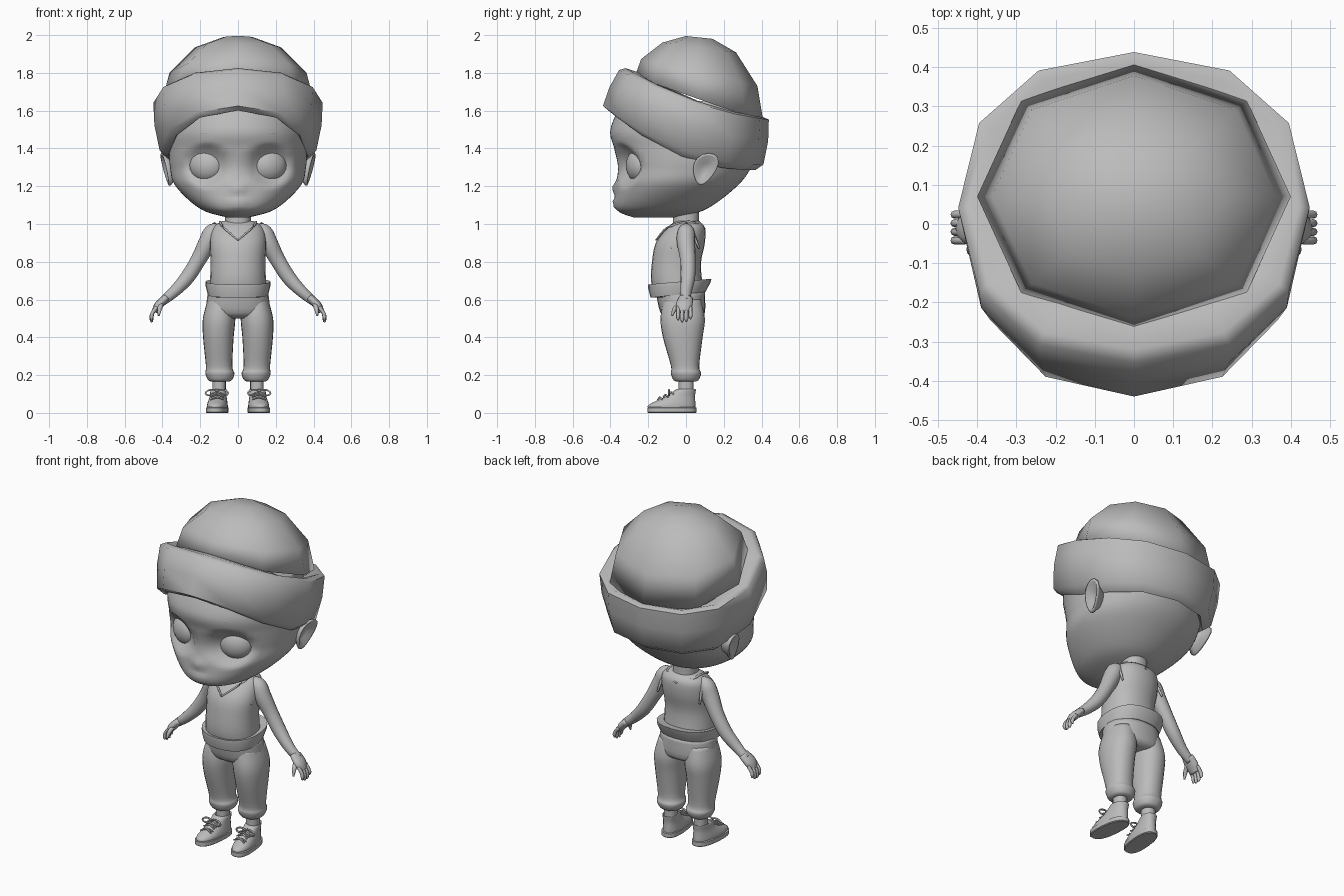
import bpy, bmesh, math
from mathutils import Vector

cube = bpy.data.objects.get("Cube")
if cube:
    bpy.data.objects.remove(cube)

grey = (.5, .5, .5, 1)
clay = bpy.data.materials.new("clay_grey")
clay.use_nodes = True
clay.diffuse_color = grey
clay.node_tree.nodes["Principled BSDF"].inputs["Base Color"].default_value = grey


def smooth_path(keys, steps):
    """Catmull-Rom curve through tuples of numbers."""
    last = len(keys) - 1
    out = []
    for i in range(last):
        quad = keys[max(0, i - 1)], keys[i], keys[i + 1], keys[min(last, i + 2)]
        for step in range(steps):
            t = step / steps
            out.append([b + t / 2 * (c - a + t * (2 * a - 5 * b + 4 * c - d + t * (3 * (b - c) + d - a)))
                        for a, b, c, d in zip(*quad)])
    return out + [list(keys[last])]


def circle(count):
    angles = [math.tau * i / count for i in range(count)]
    return [(math.sin(a), -math.cos(a)) for a in angles]


def oval(front, back, half, z_front, z_back, count=24, power=1, sag=0, centre=0):
    """Ring seen from above, tilted from its front height to its back height."""
    ring = []
    for s, c in circle(count):
        s = math.copysign(abs(s) ** power, s)
        c = math.copysign(abs(c) ** power, c)
        k = (c + 1) / 2
        ring.append(Vector((centre + half * s, front + (back - front) * k,
                            z_front + (z_back - z_front) * k - sag * (1 - c * c))))
    return ring


def loft(name, rings, sharp=180, side=1, deform=None):
    """Skin over rings, closed at both ends."""
    bm = bmesh.new()
    loops = [[bm.verts.new((v.x * side, v.y, v.z)) for v in ring] for ring in rings]
    for low, high in zip(loops, loops[1:]):
        for i in range(len(low)):
            bm.faces.new((low[i - 1], low[i], high[i], high[i - 1]))
    bm.faces.new(loops[0])
    bm.faces.new(loops[-1])
    if deform:
        for v in bm.verts:
            deform(v.co)
    bmesh.ops.recalc_face_normals(bm, faces=bm.faces)
    mesh = bpy.data.meshes.new(name)
    bm.to_mesh(mesh)
    bm.free()
    mesh.materials.append(clay)
    mesh.shade_smooth()
    mesh.set_sharp_from_angle(angle=math.radians(sharp))
    bpy.context.collection.objects.link(bpy.data.objects.new(name, mesh))


def stack(name, keys, steps=4, count=24, power=.9, **options):
    """Loft through levels of height, front, back, half width and centre x."""
    rings = [oval(front, back, half, z, z, count, power, centre=x)
             for z, front, back, half, x in smooth_path(keys, steps)]
    loft(name, rings, **options)


def tube(name, keys, steps=4, count=10, wide=1, **options):
    """Round limb through x, y, z, radius; wide stretches the section."""
    points = smooth_path(keys, steps)
    rings = []
    for i, (x, y, z, radius) in enumerate(points):
        before, after = points[max(0, i - 1)], points[min(len(points) - 1, i + 1)]
        along = (Vector(after[:3]) - Vector(before[:3])).normalized()
        guide = Vector((0, 1, 0)) if abs(along.y) < .8 else Vector((0, 0, 1))
        across = (guide - along * guide.dot(along)).normalized()
        other = along.cross(across)
        rings.append([Vector((x, y, z)) + radius * (across * wide * c + other * s)
                      for s, c in circle(count)])
    loft(name, rings, **options)


# Head with eye sockets, nose and lips
def sculpt_face(co):
    if co.y > -.1:
        return
    socket = math.hypot(abs(co.x) - .165, co.z - 1.31) / .12
    if socket < 1:
        co.y += .06 * (1 - socket * socket)
    for height, width, rise, out in ((1.19, .035, .03, .02), (1.12, .05, .012, .012), (1.095, .04, .012, .01)):
        co.y -= out * math.exp(-(co.x / width) ** 2 - ((co.z - height) / rise) ** 2)


stack("head", [(1.035, -.28, -.04, .06, 0), (1.08, -.37, .11, .2, 0), (1.2, -.37, .27, .33, 0),
               (1.3, -.36, .345, .36, 0), (1.4, -.38, .375, .365, 0), (1.5, -.4, .385, .36, 0),
               (1.65, -.34, .34, .32, 0)], steps=8, count=64, power=.95, deform=sculpt_face)
stack("neck", [(.93, -.07, .08, .09, 0), (1, -.07, .07, .07, 0), (1.12, -.07, .07, .07, 0)])

# Knitted cap: folded cuff running from its top edge to its bottom edge, and a faceted dome
cuff = []
for drop, inset in ((.1, .1), (0, .03), (.05, 0), (.5, -.01), (1, 0), (1.12, .04), (.8, .12)):
    cuff.append(oval(-.35 - .09 * drop + inset, .44 - .03 * drop - inset, .45 - .035 * drop - inset,
                     1.825 - .2 * drop, 1.565 - .25 * drop, count=12, power=.88, sag=.04 + .04 * drop))
loft("cap_cuff", cuff, sharp=65)

dome = []
for degrees in (0, 25, 55, 78):
    rise, spread = math.sin(math.radians(degrees)), math.cos(math.radians(degrees))
    dome.append(oval(.07 - .34 * spread, .07 + .34 * spread, .4 * spread,
                     1.78 + .22 * rise, 1.54 + .45 * rise, count=8, power=.95))
loft("cap_dome", dome)

# Vest with a rolled hem
stack("vest", [(.61, -.165, .1, .15, 0), (.7, -.185, .085, .148, 0), (.8, -.18, .08, .145, 0),
               (.9, -.16, .1, .15, 0), (.98, -.1, .1, .135, 0), (1.015, -.055, .07, .085, 0)])
hem = []
for drop, inset in ((.1, .035), (0, 0), (.3, 0), (1, .012), (1, .035)):
    hem.append(oval(-.2 + inset, .135 - .02 * drop - inset, .172 - inset,
                    .68 - .07 * drop, .71 - .07 * drop, power=.85))
loft("vest_hem", hem, sharp=60)

# Seat of the trousers
stack("trouser_seat", [(.5, -.09, .07, .1, 0), (.53, -.135, .1, .165, 0), (.64, -.16, .1, .16, 0)])


# Shoes turn outward towards the toe
def splay(co):
    co.x -= math.copysign(.09, co.x) * (co.y + .05)


for side, word in ((1, "left"), (-1, "right")):
    # Eye
    bpy.ops.mesh.primitive_uv_sphere_add(segments=20, ring_count=12, location=(.165 * side, -.25, 1.31))
    eye = bpy.context.object
    eye.name = word + "_eye"
    eye.scale = (.095, .065, .088)
    eye.rotation_euler.z = .35 * side
    eye.data.materials.append(clay)
    eye.data.shade_smooth()

    # Eyebrow arched across the forehead
    brow = []
    for i in range(9):
        arch = math.sin(math.pi * i / 8)
        x = .09 + .02 * i
        brow.append((x, -.39 * math.sqrt(1 - (x / .37) ** 2), 1.46 + .022 * arch, .003 + .011 * arch))
    tube(word + "_eyebrow", brow, steps=1, side=side)

    # Cupped ear, narrower at the lobe
    ear = []
    for x, size in ((.31, .5), (.35, .7), (.375, 1), (.387, 1), (.387, .85), (.36, .4)):
        ring = []
        for s, c in circle(16):
            z = .085 * size * c
            y = size * s * (.062 + .25 * z) + .25 * z
            ring.append(Vector((x + .2 * z + .15 * y, .1 + y, 1.29 + z)))
        ear.append(ring)
    loft(word + "_ear", ear, side=side)

    # Neckline and strap edges
    tube(word + "_neckline", [(0, -.158, .915, .005), (.075, -.1, .98, .006), (.095, 0, 1.01, .007),
                              (.08, .06, 1, .006), (0, .1, .975, .005)], count=6, side=side)
    tube(word + "_armhole", [(.14, -.08, .87, .006), (.125, 0, 1, .01), (.14, .07, .87, .006)],
         count=6, side=side)

    # Arm, palm, fingers and thumb
    tube(word + "_arm", [(.1, 0, .975, .03), (.135, 0, .955, .046), (.162, 0, .9, .048), (.21, .01, .81, .041),
                         (.27, .01, .715, .038), (.34, 0, .64, .03), (.4, 0, .59, .023)], count=16, side=side)
    tube(word + "_palm", [(.38, 0, .61, .02), (.42, -.01, .57, .023), (.442, -.01, .535, .015)],
         count=12, wide=1.9, side=side)
    for finger, reach in zip(("index", "middle", "ring", "little"), (0, .01, .008, -.006)):
        y = {"index": -.042, "middle": -.02, "ring": .002, "little": .024}[finger]
        tube(f"{word}_{finger}_finger", [(.43, y, .56, .01), (.452, y, .53, .01), (.458, y, .505 - reach, .01),
                                         (.455, y, .49 - reach, .004)], count=8, side=side)
    tube(word + "_thumb", [(.405, -.03, .58, .013), (.415, -.06, .55, .012), (.42, -.074, .515, .005)],
         count=8, side=side)

    # Trouser leg gathered above the ankle
    stack(word + "_trouser_leg", [(.165, -.05, .05, .045, .095), (.175, -.067, .067, .064, .095),
                                  (.21, -.08, .08, .077, .096), (.25, -.08, .07, .07, .1),
                                  (.4, -.122, .088, .081, .104), (.5, -.135, .1, .086, .1),
                                  (.6, -.12, .08, .07, .09)], side=side)
    stack(word + "_ankle", [(.09, -.04, .04, .036, .1), (.19, -.04, .04, .036, .1)], count=16, side=side)

    # Shoe with a flat sole
    sole = [oval(-.205 + inset, .055 - inset, .057 - inset, z, z, power=.8, centre=.108)
            for z, inset in ((0, .004), (.004, 0), (.027, 0), (.03, .006))]
    loft(word + "_shoe_sole", sole, sharp=40, side=side, deform=splay)
    stack(word + "_shoe_upper", [(.025, -.2, .05, .053, .107), (.045, -.195, .05, .053, .107),
                                 (.088, -.105, .048, .044, .107), (.125, -.05, .052, .042, .107),
                                 (.115, -.035, .04, .032, .107)], side=side, deform=splay)

    # Crossed laces tied in a bow
    for row in range(3):
        y, z = -.138 + .03 * row, .082 + .014 * row
        for way, lean in (("up", -.012), ("down", .012)):
            tube(f"{word}_lace_{way}", [(.075, y + lean, z - .012, .004), (.11, y, z, .005),
                                        (.145, y - lean, z - .012, .004)], count=6, side=side)
    for part, out in (("inner", -.06), ("outer", .06)):
        bow = [(.112 + out * (1 - c) / 2, -.09, .112 + .015 * s - abs(out) * (1 - c) / 15, .005)
               for s, c in [(s, -c) for s, c in circle(12)]]
        tube(f"{word}_{part}_lace_loop", bow, steps=1, count=6, side=side)
